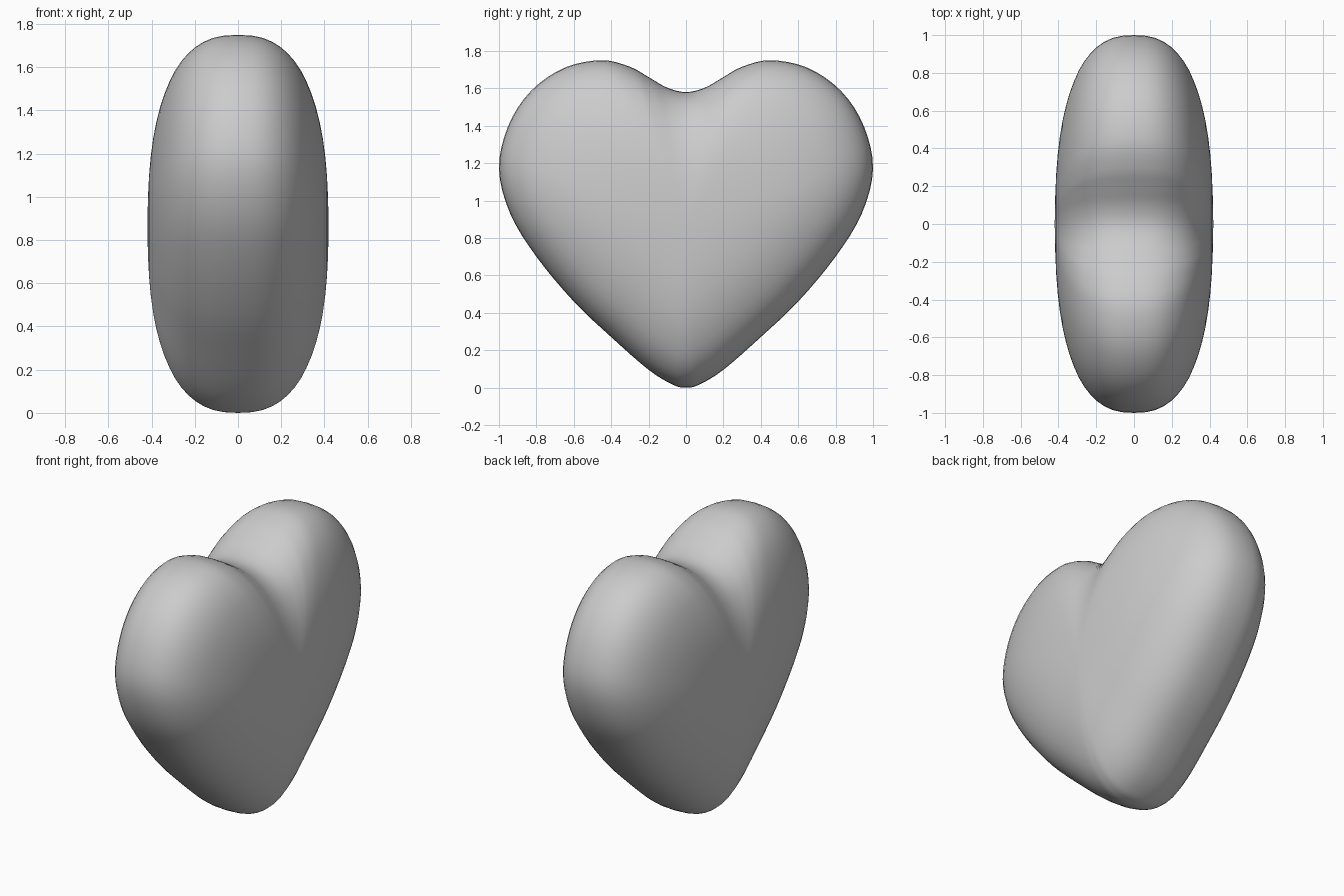
import bpy, bmesh, math
from mathutils import Vector

if "Cube" in bpy.data.objects:
    bpy.data.objects.remove(bpy.data.objects["Cube"])

# Right half of the heart outline (y, z), from bottom tip up to the cleft
HALF = [(0, 0), (0.07, 0.015), (0.2, 0.095), (0.4, 0.27), (0.6, 0.46), (0.8, 0.70),
        (0.94, 0.93), (1.0, 1.17), (0.95, 1.40), (0.83, 1.585), (0.65, 1.71),
        (0.45, 1.75), (0.3, 1.715), (0.2, 1.66), (0.1, 1.603), (0, 1.58)]
CENTRE = Vector((0, 0.86))
THICK, POWER, RINGS, STEPS = 0.42, 2.5, 32, 4


def smooth_loop(points, steps):
    """Closed Catmull-Rom curve through the points."""
    out, n = [], len(points)
    for i in range(n):
        a, b, c, d = (points[(i + k) % n] for k in (-1, 0, 1, 2))
        for j in range(steps):
            t = j / steps
            out.append(0.5 * (2 * b + (c - a) * t + (2 * a - 5 * b + 4 * c - d) * t * t
                              + (3 * b - a - 3 * c + d) * t ** 3))
    return out


points = [Vector(p) for p in HALF] + [Vector((-y, z)) for y, z in HALF[-2:0:-1]]
outline = smooth_loop(points, STEPS)

# Heart body: outline rings shrinking to a pole on each side, with a rounded section
bm = bmesh.new()
rings = []
for r in range(1, RINGS):
    a = math.pi * r / RINGS
    s = math.sin(a) ** (2 / POWER)
    x = math.copysign(THICK * abs(math.cos(a)) ** (2 / POWER), math.cos(a))
    ring = []
    for p in outline:
        q = CENTRE + (p - CENTRE) * s
        ring.append(bm.verts.new((x, q.x, q.y)))
    rings.append(ring)
n = len(outline)
for lo, hi in zip(rings, rings[1:]):
    for i in range(n):
        k = (i + 1) % n
        bm.faces.new((lo[i], lo[k], hi[k], hi[i]))
for ring, x in ((rings[0], THICK), (rings[-1], -THICK)):
    pole = bm.verts.new((x, CENTRE.x, CENTRE.y))
    for i in range(n):
        bm.faces.new((ring[i], ring[(i + 1) % n], pole))

# Soften the inner faces where the lobes meet, keeping the outline ring in place
inner = [v for ring in rings for v in ring if abs(v.co.x) > 0.3]
for _ in range(6):
    bmesh.ops.smooth_vert(bm, verts=inner, factor=0.4, use_axis_x=True)
bmesh.ops.recalc_face_normals(bm, faces=bm.faces)
for f in bm.faces:
    f.smooth = True

mesh = bpy.data.meshes.new("heart")
bm.to_mesh(mesh)
bm.free()
heart = bpy.data.objects.new("heart", mesh)
bpy.context.collection.objects.link(heart)
